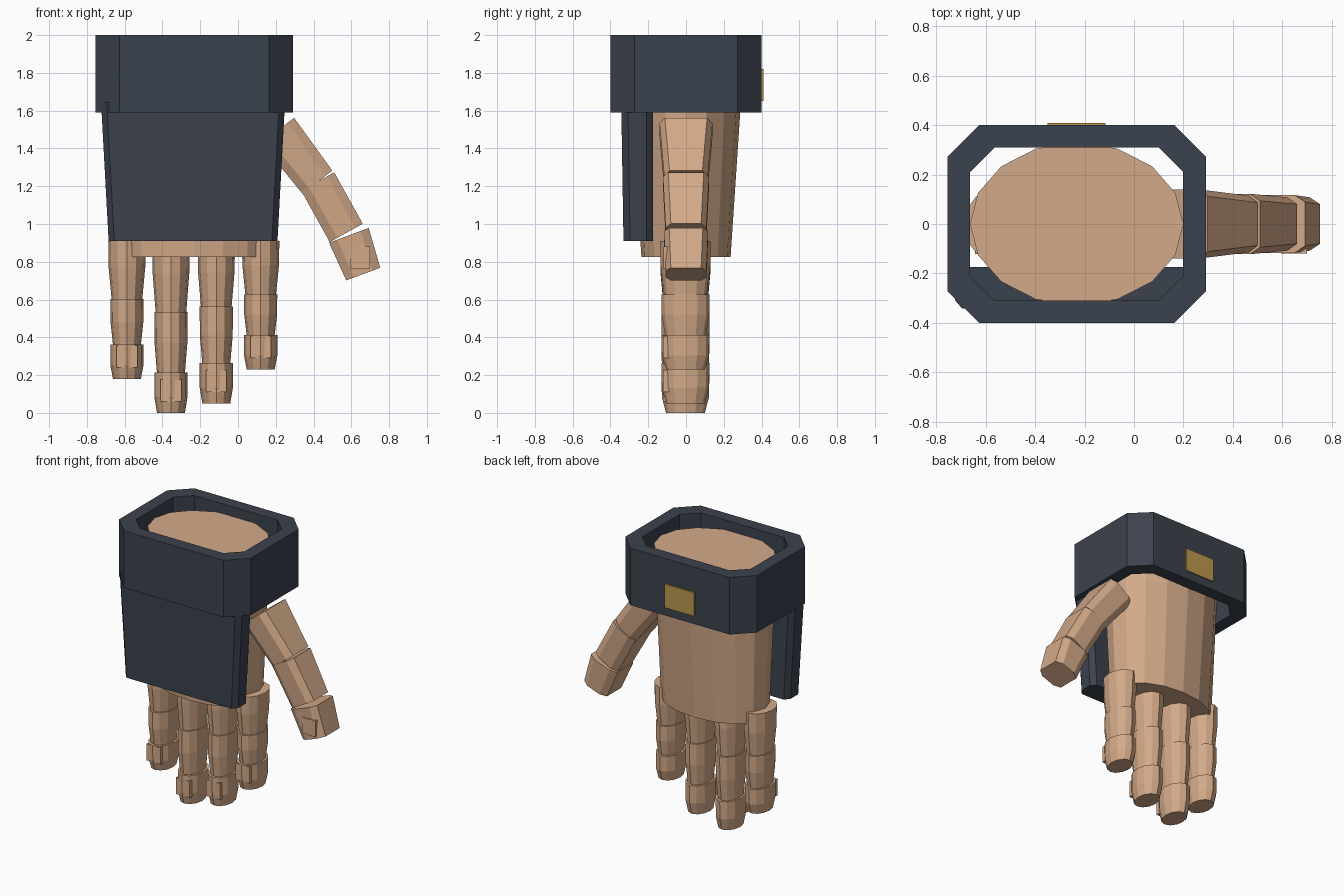
import bpy, bmesh, math
from mathutils import Vector

if "Cube" in bpy.data.objects:
    bpy.data.objects.remove(bpy.data.objects["Cube"])


def material(name, rgb):
    m = bpy.data.materials.new(name)
    m.diffuse_color = (*rgb, 1)
    m.use_nodes = True
    m.node_tree.nodes["Principled BSDF"].inputs["Base Color"].default_value = m.diffuse_color
    return m


SKIN = material("warm tan", (0.65, 0.40, 0.25))
DARK = material("dark slate", (0.044, 0.054, 0.074))
GOLD = material("dull gold", (0.50, 0.31, 0.075))


def finish(name, bm, mat):
    bmesh.ops.recalc_face_normals(bm, faces=bm.faces)
    me = bpy.data.meshes.new(name)
    bm.to_mesh(me)
    bm.free()
    me.materials.append(mat)
    ob = bpy.data.objects.new(name, me)
    bpy.context.collection.objects.link(ob)
    return ob


def loft(name, rings, mat, closed=False):
    """Skin a list of point rings; cap the ends, or join last to first."""
    bm = bmesh.new()
    vs = [[bm.verts.new(p) for p in r] for r in rings]
    n = len(vs[0])
    pairs = list(zip(vs, vs[1:])) + ([(vs[-1], vs[0])] if closed else [])
    for a, b in pairs:
        for i in range(n):
            j = (i + 1) % n
            bm.faces.new((a[i], a[j], b[j], b[i]))
    if not closed:
        bm.faces.new(vs[0])
        bm.faces.new(vs[-1])
    return finish(name, bm, mat)


def ellipse(cx, cy, z, rx, ry, n):
    return [(cx + rx * math.cos(2 * math.pi * i / n),
             cy + ry * math.sin(2 * math.pi * i / n), z) for i in range(n)]


def chamfered(hx, hy, cx, cy):
    """Rectangle outline with cut corners."""
    return [(hx, -hy + cy), (hx, hy - cy), (hx - cx, hy), (-hx + cx, hy),
            (-hx, hy - cy), (-hx, -hy + cy), (-hx + cx, -hy), (hx - cx, -hy)]


def box(name, lo, hi, mat):
    x0, y0, z0 = lo
    x1, y1, z1 = hi
    return loft(name, [[(x0, y0, z), (x1, y0, z), (x1, y1, z), (x0, y1, z)]
                       for z in (z0, z1)], mat)


CX = -0.232

# Open cuff with cut corners
outer = chamfered(0.523, 0.40, 0.128, 0.128)
inner = chamfered(0.431, 0.31, 0.10, 0.10)
loft("cuff", [[(CX + x, y, z) for x, y in prof] for prof, z in
              ((outer, 1.59), (outer, 2.0), (inner, 2.0), (inner, 1.59))],
     DARK, closed=True)

# Badge plate on the back of the cuff
box("cuff_badge", (-0.35, 0.40, 1.65), (-0.115, 0.409, 1.82), GOLD)

# Tapered oval palm
loft("palm", [ellipse(CX, 0, z, rx, ry, 16) for z, rx, ry in
              ((0.825, 0.397, 0.236), (1.59, 0.425, 0.287), (1.93, 0.432, 0.33))],
     SKIN)

# Tapered guard plate over the front of the hand
guard = []
for z, hx, y0 in ((0.91, 0.447, -0.331), (1.645, 0.487, -0.343)):
    y1 = -0.175
    guard.append([(CX - 0.006 + x, (y0 + y1) / 2 + y, z)
                  for x, y in chamfered(hx, (y1 - y0) / 2, 0.03, 0.035)])
loft("guard_plate", guard, DARK)

# Fingers: centre x, top, first joint, second joint, tip
fingers = {"little": (-0.588, 0.91, 0.60, 0.36, 0.18),
           "ring": (-0.355, 0.91, 0.53, 0.21, 0.0),
           "middle": (-0.115, 0.91, 0.56, 0.26, 0.05),
           "index": (0.12, 0.91, 0.625, 0.41, 0.23)}


def segment(name, cx, top, bottom, sizes):
    loft(name, [ellipse(cx, -0.003, top + (bottom - top) * t, rx, ry, 12)
                for t, rx, ry in sizes], SKIN)


for name, (x, top, j1, j2, tip) in fingers.items():
    segment(name + "_finger_base", x, top, j1,
            ((0, 0.099, 0.134), (0.45, 0.097, 0.132), (1, 0.081, 0.113)))
    segment(name + "_finger_middle", x, j1 + 0.003, j2,
            ((0, 0.088, 0.127), (0.5, 0.087, 0.126), (1, 0.074, 0.108)))
    segment(name + "_finger_end", x, j2 + 0.003, tip,
            ((0, 0.088, 0.127), (0.6, 0.088, 0.125), (1, 0.074, 0.103)))
    nail_low = tip + 0.06
    box(name + "_finger_nail", (x - 0.055, -0.121, nail_low),
        (x + 0.055, -0.06, nail_low + 0.118), SKIN)


# Thumb: three angled segments with cut-corner section
def thumb_part(name, a, b, ha, hb, ya, yb):
    a, b = Vector((a[0], 0, a[1])), Vector((b[0], 0, b[1]))
    d = (b - a).normalized()
    n = Vector((-d.z, 0, d.x))
    rings = [[p + n * u + Vector((0, v, 0))
              for u, v in chamfered(h, y, 0.045, 0.028)]
             for p, h, y in ((a, ha, ya), (b, hb, yb))]
    loft(name, rings, SKIN)


thumb_part("thumb_base", (0.21, 1.495), (0.42, 1.222), 0.11, 0.10, 0.14, 0.115)
thumb_part("thumb_middle", (0.422, 1.225), (0.573, 0.953), 0.10, 0.10, 0.122, 0.108)
thumb_part("thumb_end", (0.587, 0.94), (0.663, 0.735), 0.112, 0.096, 0.117, 0.108)

# Thumb nail
box("thumb_nail", (0.595, -0.12, 0.765), (0.70, -0.06, 0.88), SKIN)
